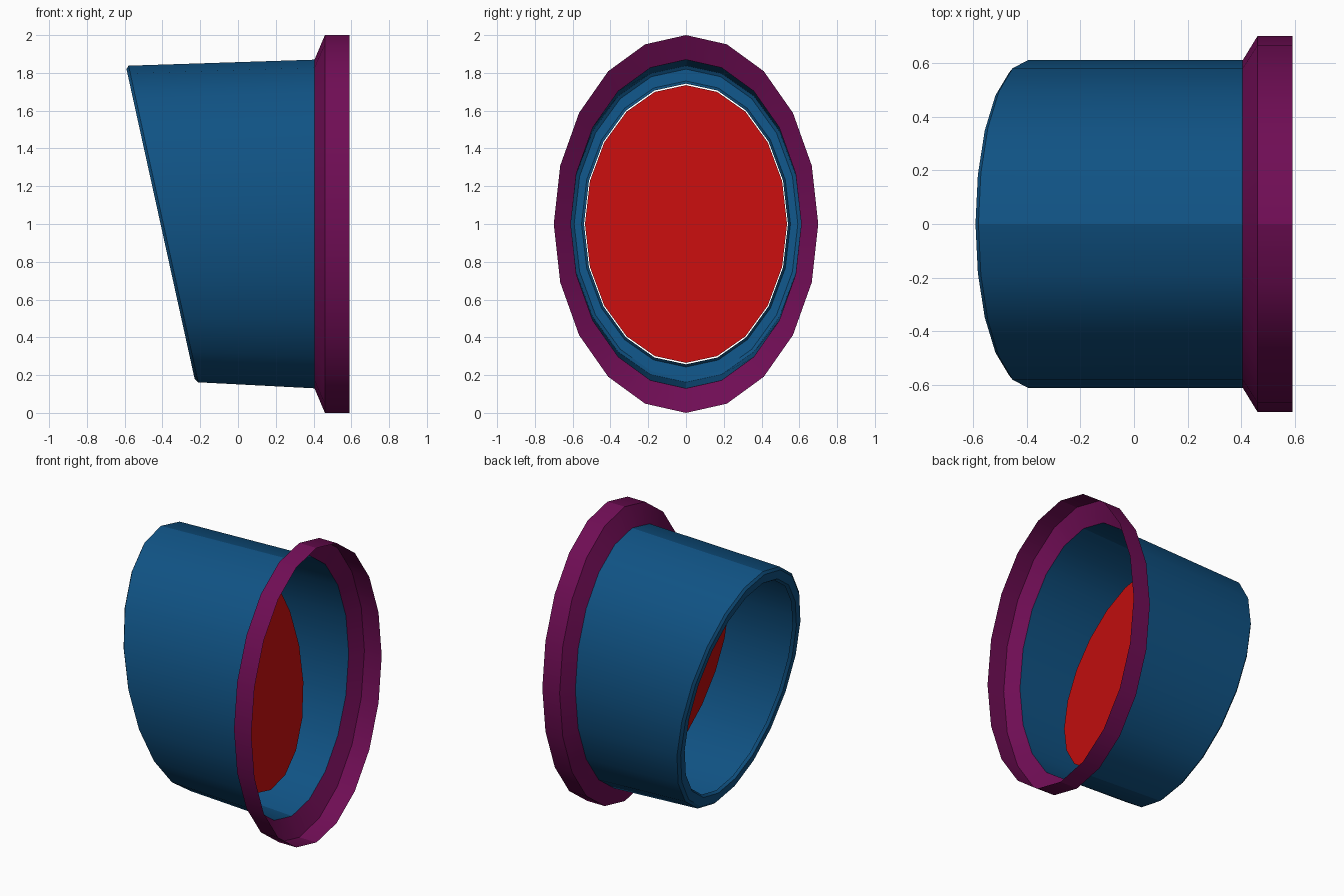
import bpy, bmesh, math

if "Cube" in bpy.data.objects:
    bpy.data.objects.remove(bpy.data.objects["Cube"])

SIDES = 20
TILT = 0.22      # x shift per unit of height on slanted rings


def ring(bm, x, ry, rz, tilt=0.0):
    """Elliptical loop about the x axis at height 1, optionally slanted."""
    verts = []
    for i in range(SIDES):
        a = 2 * math.pi * i / SIDES
        dz = rz * math.cos(a)
        verts.append(bm.verts.new((x - tilt * dz, ry * math.sin(a), 1 + dz)))
    return verts


def build(name, rings, color, fill=False):
    """Loft a list of rings into an open shell, or fill one ring as a disc."""
    bm = bmesh.new()
    loops = [ring(bm, *r) for r in rings]
    for a, b in zip(loops, loops[1:]):
        for i in range(SIDES):
            j = (i + 1) % SIDES
            bm.faces.new((a[i], b[i], b[j], a[j]))
    if fill:
        bm.faces.new(list(reversed(loops[0])))
    mesh = bpy.data.meshes.new(name)
    bm.to_mesh(mesh)
    bm.free()
    obj = bpy.data.objects.new(name, mesh)
    bpy.context.collection.objects.link(obj)
    mat = bpy.data.materials.new(name + "_color")
    mat.diffuse_color = (*color, 1)
    mat.use_nodes = True
    mat.node_tree.nodes["Principled BSDF"].inputs["Base Color"].default_value = mat.diffuse_color
    mesh.materials.append(mat)
    bpy.ops.object.select_all(action='DESELECT')
    obj.select_set(True)
    bpy.context.view_layer.objects.active = obj
    bpy.ops.object.shade_smooth_by_angle(angle=math.radians(24))
    return obj


# Flared collar: open thin shell around the right end
build("collar", [(0.59, 0.70, 1.0), (0.46, 0.70, 1.0), (0.405, 0.61, 0.87)],
      (0.16, 0.004, 0.09))

# Tube with slanted end and a bevelled lip turned inwards
build("tube", [(0.405, 0.61, 0.87),
               (-0.395, 0.61, 0.838, TILT),
               (-0.41, 0.592, 0.82, TILT),
               (-0.41, 0.553, 0.757, TILT),
               (-0.39, 0.54, 0.743, TILT)],
      (0.005, 0.085, 0.23))

# Slanted inner disc
build("inner_disc", [(0.085, 0.535, 0.735, TILT)], (0.52, 0.004, 0.004), fill=True)
